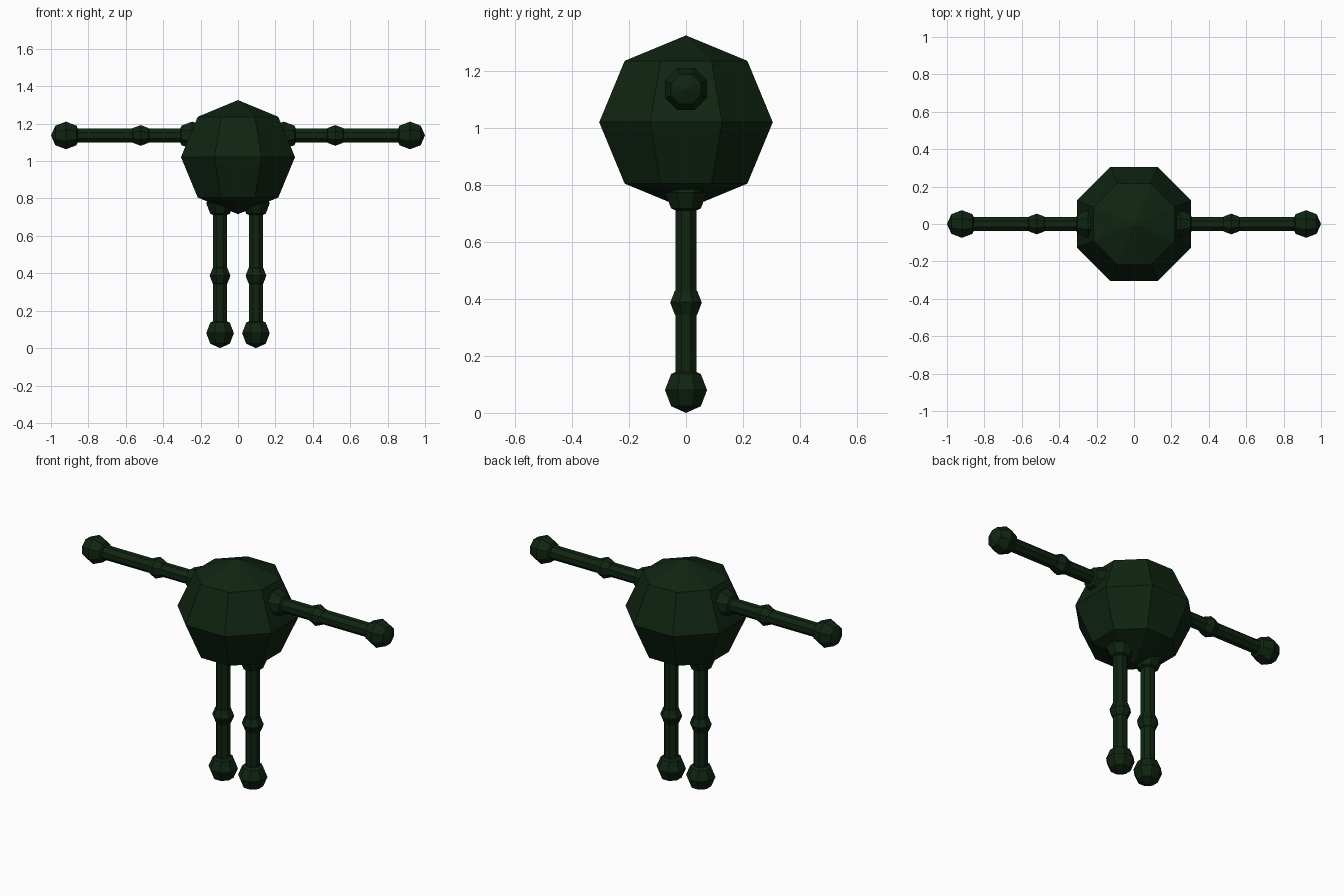
import bpy, bmesh, math
from mathutils import Matrix, Vector

if "Cube" in bpy.data.objects:
    bpy.data.objects.remove(bpy.data.objects["Cube"])

green = bpy.data.materials.new("dark green")
green.diffuse_color = (0.005, 0.018, 0.006, 1)
green.use_nodes = True
green.node_tree.nodes["Principled BSDF"].inputs["Base Color"].default_value = green.diffuse_color
TURN = Matrix.Rotation(math.pi / 8, 4, 'Z')      # puts octagon flats on the axes
TIP = Matrix.Rotation(math.pi / 2, 4, 'Y')       # lays a part along x


def finish(bm, name):
    mesh = bpy.data.meshes.new(name)
    bm.to_mesh(mesh)
    bm.free()
    mesh.materials.append(green)
    ob = bpy.data.objects.new(name, mesh)
    bpy.context.collection.objects.link(ob)


def ball(name, centre, radius, sideways=False, squash=1.0):
    """Eight-sided, four-ring ball with its pole along z or x."""
    bm = bmesh.new()
    m = Matrix.Translation(centre) @ (TIP if sideways else Matrix())
    m = m @ Matrix.Diagonal((1, 1, squash, 1)) @ TURN
    bmesh.ops.create_uvsphere(bm, u_segments=8, v_segments=4, radius=radius, matrix=m)
    finish(bm, name)


def rod(name, a, b, radius=0.04):
    """Eight-sided rod from a to b, along z or x."""
    a, b = Vector(a), Vector(b)
    d = b - a
    bm = bmesh.new()
    m = Matrix.Translation((a + b) / 2) @ (TIP if abs(d.x) > abs(d.z) else Matrix()) @ TURN
    bmesh.ops.create_cone(bm, cap_ends=True, segments=8, radius1=radius,
                          radius2=radius, depth=d.length, matrix=m)
    finish(bm, name)


# Round body, slightly flattened
ball("body", (0, 0, 1.021), 0.33, squash=0.924)

for side, s in (("left", -1), ("right", 1)):
    # Arm: joints along x
    z = 1.137
    shoulder, elbow, hand = [(s * x, 0, z) for x in (0.245, 0.52, 0.92)]
    ball(side + "_shoulder", shoulder, 0.08, True)
    ball(side + "_elbow", elbow, 0.06, True)
    ball(side + "_hand", hand, 0.08, True)
    rod(side + "_upper_arm", shoulder, elbow)
    rod(side + "_forearm", elbow, hand)

    # Leg: joints along z
    hip, knee, foot = [(s * 0.096, 0, h) for h in (0.775, 0.387, 0.08)]
    ball(side + "_hip", hip, 0.08)
    ball(side + "_knee", knee, 0.06)
    ball(side + "_foot", foot, 0.08)
    rod(side + "_thigh", hip, knee)
    rod(side + "_shin", knee, foot)
